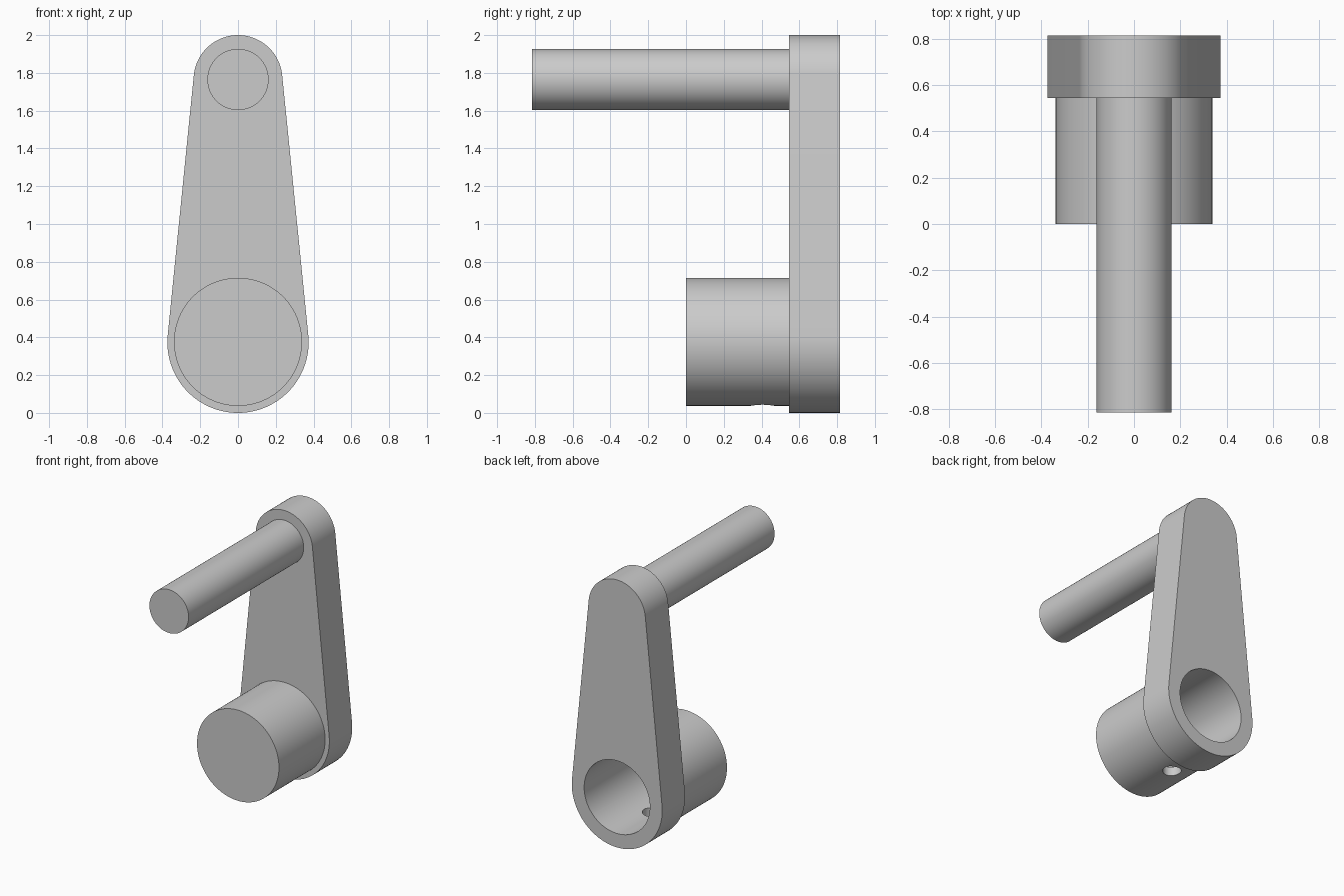
import bpy, bmesh
from math import sin, cos, pi, asin, radians
from mathutils import Vector

if "Cube" in bpy.data.objects:
    bpy.data.objects.remove(bpy.data.objects["Cube"])

LOW_Z, LOW_R = 0.374, 0.374      # hub end of the arm
TOP_Z, TOP_R = 1.765, 0.235      # handle end of the arm


def prism(name, outline, vec):
    """Closed solid: extrude a planar outline along vec."""
    bm = bmesh.new()
    face = bm.faces.new([bm.verts.new(p) for p in outline])
    ext = bmesh.ops.extrude_face_region(bm, geom=[face], use_keep_orig=True)
    verts = [g for g in ext["geom"] if isinstance(g, bmesh.types.BMVert)]
    bmesh.ops.translate(bm, verts=verts, vec=vec)
    bmesh.ops.recalc_face_normals(bm, faces=bm.faces)
    mesh = bpy.data.meshes.new(name)
    bm.to_mesh(mesh)
    bm.free()
    obj = bpy.data.objects.new(name, mesh)
    bpy.context.collection.objects.link(obj)
    return obj


def rod(name, z, r, y0, y1, n=96):
    """Cylinder along y."""
    ring = [(r * cos(2 * pi * i / n), y0, z + r * sin(2 * pi * i / n)) for i in range(n)]
    return prism(name, ring, Vector((0, y1 - y0, 0)))


def combine(target, tool, operation):
    """Apply a boolean and remove the helper."""
    tool.hide_render = True
    mod = target.modifiers.new(operation, 'BOOLEAN')
    mod.operation, mod.object, mod.solver = operation, tool, 'EXACT'
    bpy.context.view_layer.objects.active = target
    bpy.ops.object.modifier_apply(modifier=mod.name)
    bpy.data.objects.remove(tool)


def smooth(obj):
    bpy.ops.object.select_all(action='DESELECT')
    obj.select_set(True)
    bpy.context.view_layer.objects.active = obj
    bpy.ops.object.shade_smooth_by_angle(angle=radians(30))


# Tapered arm: two arcs joined by their common tangents
tilt = asin((LOW_R - TOP_R) / (TOP_Z - LOW_Z))


def arc(z, r, a0, a1, n=56):
    return [(r * cos(a0 + (a1 - a0) * i / n), 0.545, z + r * sin(a0 + (a1 - a0) * i / n))
            for i in range(n + 1)]


outline = arc(TOP_Z, TOP_R, tilt, pi - tilt) + arc(LOW_Z, LOW_R, pi - tilt, 2 * pi + tilt)
crank = prism("crank_arm", outline, Vector((0, 0.27, 0)))

# Hub and handle, sunk slightly into the arm so the union is clean
combine(crank, rod("hub", LOW_Z + 0.002, 0.339, 0.0, 0.65), 'UNION')
combine(crank, rod("handle", TOP_Z, 0.162, -0.815, 0.65), 'UNION')

# Blind shaft bore from the back
combine(crank, rod("shaft_bore", LOW_Z + 0.002, 0.272, 0.136, 0.9), 'DIFFERENCE')

# Set-screw hole through the bottom wall of the hub
ring = [(0.064 * cos(2 * pi * i / 48), 0.405 + 0.064 * sin(2 * pi * i / 48), -0.1)
        for i in range(48)]
combine(crank, prism("screw_hole", ring, Vector((0, 0, 0.4))), 'DIFFERENCE')

smooth(crank)
